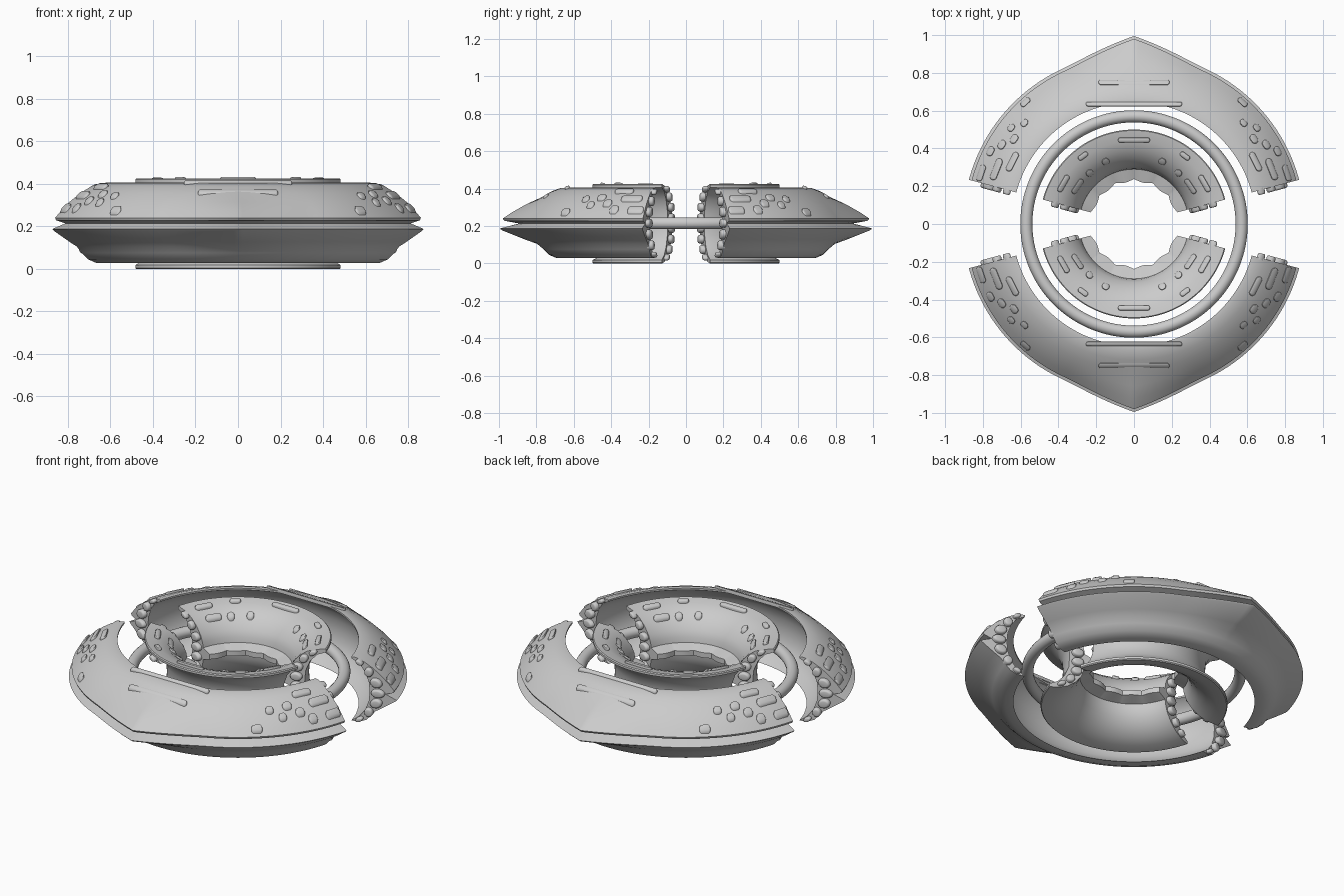
import bpy, math
from math import sin, cos, pi, radians

if "Cube" in bpy.data.objects:
    bpy.data.objects.remove(bpy.data.objects["Cube"])

A0, A1 = radians(15), radians(165)


def make(name, verts, faces, angle=30):
    me = bpy.data.meshes.new(name)
    me.from_pydata(verts, [], faces)
    ob = bpy.data.objects.new(name, me)
    bpy.context.collection.objects.link(ob)
    bpy.ops.object.select_all(action='DESELECT')
    ob.select_set(True)
    bpy.context.view_layer.objects.active = ob
    bpy.ops.object.mode_set(mode='EDIT')
    bpy.ops.mesh.select_all(action='SELECT')
    bpy.ops.mesh.normals_make_consistent(inside=False)
    bpy.ops.object.mode_set(mode='OBJECT')
    bpy.ops.object.shade_smooth_by_angle(angle=radians(angle))
    return ob


def polar(r, a, z):
    return (r * cos(a), r * sin(a), z)


def pair(ob, name):
    # opposite half, turned by 180 degrees
    other = ob.copy()
    other.name = name
    other.rotation_euler = (0, 0, pi)
    bpy.context.collection.objects.link(other)


def sweep(name, profile, shape, n=120):
    verts, faces, m = [], [], len(profile)
    for i in range(n + 1):
        a = A0 + (A1 - A0) * i / n
        verts += [polar(shape(r, a), a, z) for r, z in profile]
    for i in range(n):
        for j in range(m):
            k = (j + 1) % m
            faces.append((i*m + j, i*m + k, (i+1)*m + k, (i+1)*m + j))
    faces += [tuple(range(m)), tuple(n*m + j for j in range(m))]
    return make(name, verts, faces)


def outer_shape(r, a):
    # pointed tip in the middle of the outer rim
    d = abs(a - pi / 2)
    w = min(1, max(0, (r - 0.77) / 0.12))
    return r + 0.09 * w * max(0, 1 - d / 0.42) ** 1.6


def inner_shape(r, a):
    # scalloped lip on the inner flange
    return r - 0.014 * abs(sin((a - A0) * 7.2)) if r < 0.25 else r


def height(top, r):
    for (r0, z0), (r1, z1) in zip(top, top[1:]):
        if r0 <= r <= r1:
            return z0 + (z1 - z0) * (r - r0) / (r1 - r0)
    return top[0][1] if r < top[0][0] else top[-1][1]


def raised_marks(name, top, marks):
    # rounded pads bent onto the surface: x, y, half length, half width
    verts, faces, n = [], [], 20
    for x, y, L, W in marks:
        r0, a0, b = math.hypot(x, y), math.atan2(y, x), len(verts)
        rings = [(1, -0.008), (1, 0.006), (0.85, 0.012), (0.5, 0.014)]
        for s, h in rings:
            for i in range(n):
                t = 2 * pi * (i + 0.5) / n
                u = s * W * cos(t) + math.copysign(max(0, L - W), cos(t))
                r = r0 + s * W * sin(t)
                verts.append(polar(r, a0 + u / r0, height(top, r) + h))
        for k in range(len(rings) - 1):
            for i in range(n):
                j = (i + 1) % n
                faces.append((b+k*n+i, b+k*n+j, b+(k+1)*n+j, b+(k+1)*n+i))
        faces.append(tuple(b + 3*n + i for i in range(n)))
    return make(name, verts, faces, 50)


def end_studs(name, studs):
    # rounded studs on both cut ends: r, z, half width, half height, tilt
    verts, faces, n = [], [], 16
    for end, side in ((A0, -1), (A1, 1)):
        for r, z, w, h, tilt in studs:
            b = len(verts)
            for s, out in ((1, -0.01), (1, 0.014), (0.85, 0.022), (0.6, 0.024)):
                for i in range(n):
                    t = 2 * pi * i / n
                    p, q = s * w * cos(t), s * h * sin(t)
                    rr = r + p * cos(tilt) - q * sin(tilt)
                    zz = z + p * sin(tilt) + q * cos(tilt)
                    x, y, _ = polar(rr, end, 0)
                    verts.append((x - side * out * sin(end),
                                  y + side * out * cos(end), zz))
            for k in range(3):
                for i in range(n):
                    j = (i + 1) % n
                    faces.append((b+k*n+i, b+k*n+j, b+(k+1)*n+j, b+(k+1)*n+i))
            faces.append(tuple(b + 3*n + i for i in range(n)))
    return make(name, verts, faces, 50)


# outer shells: crescent section, open toward the ring
outer_top = [(0.645, 0.405), (0.67, 0.404), (0.72, 0.385), (0.77, 0.355),
             (0.82, 0.315), (0.86, 0.275), (0.89, 0.24)]
outer_profile = outer_top + [
    (0.885, 0.228), (0.84, 0.214), (0.905, 0.187), (0.895, 0.178),
    (0.82, 0.127), (0.785, 0.105), (0.76, 0.075), (0.73, 0.045), (0.69, 0.028),
    (0.645, 0.028), (0.69, 0.06), (0.725, 0.105), (0.745, 0.16), (0.75, 0.215),
    (0.745, 0.27), (0.725, 0.325), (0.69, 0.372), (0.645, 0.395)]
pair(sweep("outer_shell_back", outer_profile, outer_shape), "outer_shell_front")

# inner shells: waisted section, open outward, with a scalloped flange
inner_top = [(0.29, 0.25), (0.295, 0.28), (0.31, 0.315), (0.345, 0.36),
             (0.39, 0.395), (0.44, 0.415), (0.495, 0.425)]
inner_profile = inner_top + [
    (0.50, 0.42), (0.50, 0.407), (0.45, 0.385), (0.41, 0.34), (0.385, 0.28),
    (0.38, 0.215), (0.385, 0.15), (0.41, 0.09), (0.45, 0.045), (0.50, 0.018),
    (0.50, 0.005), (0.495, 0.0), (0.44, 0.01), (0.39, 0.03), (0.345, 0.065),
    (0.31, 0.11), (0.295, 0.15), (0.29, 0.18), (0.238, 0.20), (0.238, 0.23)]
pair(sweep("inner_shell_back", inner_profile, inner_shape), "inner_shell_front")

# central ring
bpy.ops.mesh.primitive_torus_add(location=(0, 0, 0.215), major_radius=0.57,
                                 minor_radius=0.032, major_segments=128,
                                 minor_segments=20)
bpy.context.object.name = "middle_ring"
bpy.ops.object.shade_smooth_by_angle()

# raised pads on the upper surfaces
outer_marks = [(0, 0.68, 0.26, 0.013), (0, 0.77, 0.19, 0.014),
               (0, 0.86, 0.10, 0.012)]
inner_marks = [(0, 0.45, 0.085, 0.014)]
for s in (-1, 1):
    outer_marks += [(s*x, y, L, W) for x, y, L, W in (
        (0.645, 0.33, 0.055, 0.017), (0.73, 0.29, 0.06, 0.018),
        (0.81, 0.27, 0.045, 0.016), (0.635, 0.45, 0.026, 0.018),
        (0.70, 0.42, 0.026, 0.018), (0.76, 0.385, 0.026, 0.018),
        (0.58, 0.535, 0.022, 0.016), (0.65, 0.51, 0.022, 0.016),
        (0.575, 0.645, 0.03, 0.014))]
    inner_marks += [(s*x, y, L, W) for x, y, L, W in (
        (0.30, 0.20, 0.045, 0.014), (0.375, 0.215, 0.05, 0.015),
        (0.27, 0.36, 0.03, 0.014), (0.15, 0.33, 0.02, 0.018),
        (0.235, 0.27, 0.02, 0.018))]
pair(raised_marks("outer_pads_back", outer_top, outer_marks), "outer_pads_front")
pair(raised_marks("inner_pads_back", inner_top, inner_marks), "inner_pads_front")

# studs on the cut ends
outer_studs, inner_studs = [(0.80, 0.215, 0.038, 0.024, 0)], []
for s in (-1, 1):
    outer_studs += [(0.695, 0.215 + s*0.168, 0.022, 0.013, -s*0.5),
                    (0.748, 0.215 + s*0.118, 0.024, 0.026, 0),
                    (0.79, 0.215 + s*0.06, 0.034, 0.026, -s*0.3)]
    inner_studs += [(0.335, 0.215 + s*0.028, 0.034, 0.024, 0),
                    (0.342, 0.215 + s*0.085, 0.03, 0.024, 0),
                    (0.378, 0.215 + s*0.14, 0.026, 0.022, s*0.8),
                    (0.43, 0.215 + s*0.182, 0.024, 0.014, s*0.5)]
pair(end_studs("outer_studs_back", outer_studs), "outer_studs_front")
pair(end_studs("inner_studs_back", inner_studs), "inner_studs_front")
